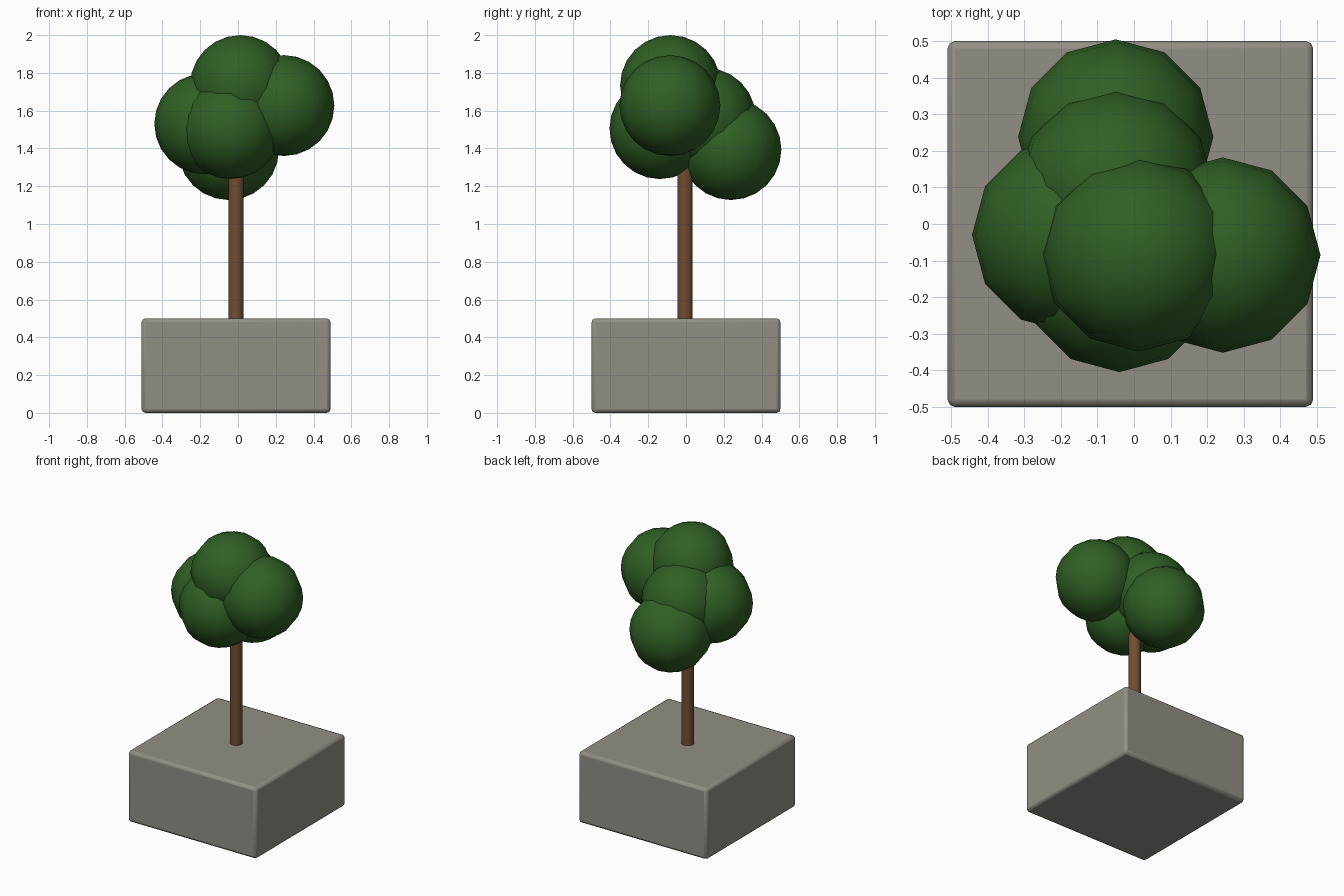
import bpy

if "Cube" in bpy.data.objects:
    bpy.data.objects.remove(bpy.data.objects["Cube"])

def material(name, rgb):
    m = bpy.data.materials.new(name)
    m.diffuse_color = (*rgb, 1)
    m.use_nodes = True
    m.node_tree.nodes["Principled BSDF"].inputs["Base Color"].default_value = m.diffuse_color
    return m

STONE = material("warm_grey_stone", (0.29, 0.275, 0.235))
BARK = material("brown_bark", (0.17, 0.075, 0.032))
LEAF = material("dark_green_leaf", (0.029, 0.115, 0.018))

def finish(name, mat, angle):
    ob = bpy.context.object
    ob.name = name
    ob.data.materials.append(mat)
    bpy.ops.object.shade_smooth_by_angle(angle=angle)
    return ob

# Stone block with softened edges
bpy.ops.mesh.primitive_cube_add(size=1, location=(-0.01, 0, 0.25))
block = bpy.context.object
block.scale = (1, 1, 0.5)
bpy.ops.object.transform_apply(location=False, rotation=False, scale=True)
bevel = block.modifiers.new("soft_edges", 'BEVEL')
bevel.width = 0.02
bevel.segments = 2
finish("stone_block", STONE, 0.3)

# Trunk, running from inside the block up into the foliage
bpy.ops.mesh.primitive_cylinder_add(vertices=16, radius=0.04, depth=1.05,
                                    location=(-0.01, -0.005, 0.975))
finish("trunk", BARK, 0.7)

# Foliage clumps
clumps = {
    "top": (0.013, -0.082, 1.733),
    "right": (0.243, -0.085, 1.627),
    "left": (-0.176, -0.03, 1.53),
    "front": (-0.04, -0.138, 1.505),
    "back": (-0.05, 0.238, 1.394),
    "middle": (-0.05, 0.103, 1.56),
}
for side, pos in clumps.items():
    bpy.ops.mesh.primitive_uv_sphere_add(segments=12, ring_count=12,
                                         radius=0.267, location=pos)
    finish(side + "_foliage", LEAF, 1.0)
